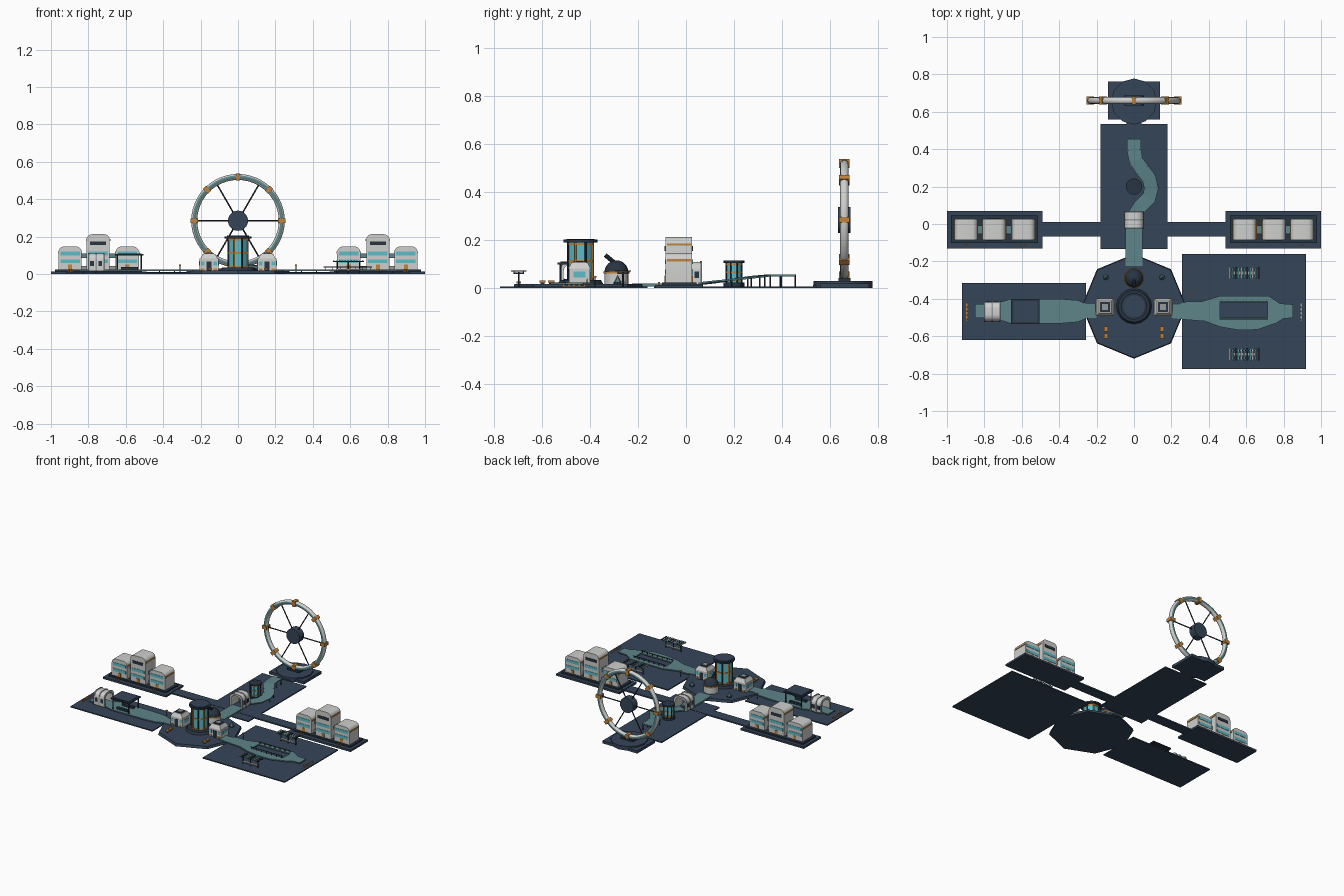
import bpy, bmesh
from math import sin, cos, pi, radians
from mathutils import Vector, Matrix

cube = bpy.data.objects.get("Cube")
if cube:
    bpy.data.objects.remove(cube, do_unlink=True)


def material(name, r, g, b):
    m = bpy.data.materials.new(name)
    m.use_nodes = True
    m.diffuse_color = (r, g, b, 1)
    m.node_tree.nodes["Principled BSDF"].inputs["Base Color"].default_value = (r, g, b, 1)
    return m


NAVY = material("navy deck", .036, .06, .098)
DARK = material("dark slate", .022, .035, .055)
TEAL = material("teal path", .11, .235, .25)
WHITE = material("off white", .62, .63, .61)
CYAN = material("cyan glass", .11, .5, .58)
ORANGE = material("orange trim", .53, .23, .045)
GREY = material("grey metal", .3, .32, .34)


def finish(name, bm, mats, smooth=False):
    bmesh.ops.recalc_face_normals(bm, faces=bm.faces)
    mesh = bpy.data.meshes.new(name)
    bm.to_mesh(mesh)
    bm.free()
    ob = bpy.data.objects.new(name, mesh)
    bpy.context.collection.objects.link(ob)
    for m in mats if isinstance(mats, list) else [mats]:
        mesh.materials.append(m)
    if smooth:
        bpy.ops.object.select_all(action="DESELECT")
        ob.select_set(True)
        bpy.context.view_layer.objects.active = ob
        bpy.ops.object.shade_smooth_by_angle(angle=radians(35))
    return ob


def box(name, x0, x1, y0, y1, z0, z1, mat):
    bm = bmesh.new()
    bmesh.ops.create_cube(bm, size=1)
    bm.transform(Matrix.Translation(((x0 + x1) / 2, (y0 + y1) / 2, (z0 + z1) / 2))
                 @ Matrix.Diagonal((x1 - x0, y1 - y0, z1 - z0, 1)))
    return finish(name, bm, mat)


def block(name, x, y, z0, w, d, h, mat):
    return box(name, x - w / 2, x + w / 2, y - d / 2, y + d / 2, z0, z0 + h, mat)


def tube(name, a, b, r, mat, r2=None, n=16, turn=0, smooth=True):
    a, b = Vector(a), Vector(b)
    bm = bmesh.new()
    bmesh.ops.create_cone(bm, cap_ends=True, segments=n, radius1=r,
                          radius2=r if r2 is None else r2, depth=(b - a).length)
    rot = (b - a).to_track_quat("Z", "Y").to_matrix().to_4x4()
    bm.transform(Matrix.Translation((a + b) / 2) @ rot @ Matrix.Rotation(turn, 4, "Z"))
    return finish(name, bm, mat, smooth)


def drum(name, x, y, z0, z1, r, mat, r2=None, n=16, turn=0, smooth=True):
    return tube(name, (x, y, z0), (x, y, z1), r, mat, r2, n, turn, smooth)


def prism(name, pts, depth, mat, smooth=False):
    """Extrude a closed loop of 3D points by a depth vector."""
    bm = bmesh.new()
    face = bm.faces.new([bm.verts.new(p) for p in pts])
    out = bmesh.ops.extrude_face_region(bm, geom=[face])
    bmesh.ops.translate(bm, vec=depth, verts=[v for v in out["geom"] if isinstance(v, bmesh.types.BMVert)])
    return finish(name, bm, mat, smooth)


def hood(w, h, r):
    """Upright outline with rounded top corners, as (across, up) pairs."""
    right = [(w / 2 - r + r * cos(a), h - r + r * sin(a)) for a in [i * pi / 10 for i in range(6)]]
    return [(w / 2, 0)] + right + [(-u, v) for u, v in reversed(right)] + [(-w / 2, 0)]


# Ground decks
box("north_deck", -.178, .178, -.134, .535, 0, .008, NAVY)
box("cross_walk", -.5, .5, -.066, .01, 0, .01, NAVY)
box("west_deck", -.92, -.257, -.62, -.315, 0, .008, NAVY)
box("east_deck", .257, .92, -.775, -.16, 0, .008, NAVY)
drum("central_platform", 0, -.44, 0, .018, .28, NAVY, .275, 8, pi / 2, False)

# Housing wings, mirrored
for s, side in ((-1, "right"), (1, "left")):
    block(side + "_wing_deck", s * .745, -.03, 0, .51, .2, .014, NAVY)
    block(side + "_wing_pad", s * .745, -.028, .012, .465, .145, .012, DARK)
    for k, (cx, top) in enumerate(((.592, .147), (.748, .213), (.898, .147))):
        x = s * cx
        name = f"{side}_house_{k}"
        prism(name, [(x + u, -.086, .022 + v) for u, v in hood(.124, top - .022, .03)], (0, .112, 0), WHITE, True)
        for e in (-1, 1):
            box(name + "_side_trim", x + e * .062 - .003, x + e * .062 + .003, -.08, .02, top - .036, top - .026, ORANGE)
            y = -.03 + e * .056
            for z in (.058, .1):
                block(name + "_window", x, y, z, .104, .005, .02, CYAN)
            block(name + "_door", x, y, .022, .022, .006, .03, ORANGE)
            if k == 1:
                block(name + "_upper_window", x, y, .155, .084, .006, .02, DARK)
    for cx in (.67, .823):
        block(side + "_link_bridge", s * cx, -.03, .085, .06, .045, .026, TEAL)
        block(side + "_link_base", s * cx, -.03, .024, .04, .05, .02, GREY)
    for dx in (-.16, -.14, .14, .16):
        block(side + "_wing_bollard", s * .745 + dx, -.112, .014, .008, .008, .012, ORANGE)

# Central glass tower
drum("tower_plinth", 0, -.44, .018, .034, .095, DARK, .085, 16)
drum("tower_glass", 0, -.44, .034, .192, .054, CYAN, n=8, turn=pi / 8, smooth=False)
for z in (.034, .108, .18):
    drum("tower_band", 0, -.44, z, z + .009, .058, ORANGE, n=8, turn=pi / 8, smooth=False)
for i in range(8):
    a = pi / 8 + i * pi / 4
    drum("tower_mullion", .056 * cos(a), -.44 + .056 * sin(a), .034, .192, .005, ORANGE if i % 2 else DARK, n=6)
drum("tower_cap", 0, -.44, .19, .202, .071, DARK, n=24)
drum("tower_cap_disc", 0, -.44, .202, .206, .058, NAVY, n=24)

# Observatory
drum("observatory_wall", 0, -.29, .018, .066, .05, WHITE, n=20)
drum("observatory_ring", 0, -.29, .062, .07, .054, ORANGE, n=20)
bm = bmesh.new()
bmesh.ops.create_uvsphere(bm, u_segments=20, v_segments=12, radius=.05)
bmesh.ops.bisect_plane(bm, geom=bm.verts[:] + bm.edges[:] + bm.faces[:], plane_co=(0, 0, 0),
                       plane_no=(0, 0, 1), clear_inner=True)
bm.transform(Matrix.Translation((0, -.29, .066)))
finish("observatory_dome", bm, DARK, True)
tube("observatory_telescope", (0, -.29, .1), (0, -.337, .138), .009, DARK, n=10)

# Entry pods, benches, planters and lamps around the platform
for s in (-1, 1):
    x = s * .155
    block("pod_body", x, -.444, .018, .1, .088, .064, WHITE)
    drum("pod_roof", x, -.444, .082, .108, .066, WHITE, .046, 4, pi / 4, False)
    block("pod_roof_panel", x, -.444, .107, .054, .054, .004, DARK)
    block("pod_hatch", x, -.444, .11, .03, .03, .004, GREY)
    for e in (-1, 1):
        block("pod_door", x, -.444 + e * .044, .018, .026, .006, .05, DARK)
        for d in (-.033, .033):
            block("pod_window", x + d, -.444 + e * .044, .045, .018, .005, .022, CYAN)
            block("pod_foot_trim", x + d, -.444 + e * .044, .018, .018, .008, .012, ORANGE)
        block("pod_side_window", x + e * .05, -.444, .045, .005, .05, .024, CYAN)
        block("bench", s * .15, -.58 + e * .018, .024, .02, .026, .008, ORANGE)
        block("bench_leg", s * .15, -.58 + e * .018, .016, .012, .016, .01, DARK)
    drum("planter", s * .15, -.285, .018, .026, .017, DARK, n=8)
    drum("shrub", s * .15, -.285, .026, .056, .015, TEAL, 0, 6, smooth=False)
    drum("lamp_post", s * .31, -.38, .008, .046, .002, DARK, n=6)
    block("lamp_head", s * .31, -.38, .044, .012, .012, .007, ORANGE)

# Flat teal walkways


def walkway(name, edge, z0=.016, z1=.024, mat=TEAL):
    return prism(name, [(x, y, z0) for x, y in edge], (0, 0, z1 - z0), mat)


box("south_walkway", -.046, .046, -.225, .0, .008, .02, TEAL)
west = [(.2, .037), (.25, .037), (.3, .058), (.4, .066), (.51, .066), (.66, .066), (.7, .052), (.79, .052), (.8, .037), (.85, .037)]
walkway("west_walkway", [(-x, -.466 + w) for x, w in west] + [(-x, -.466 - w) for x, w in reversed(west)])
east = [(.2, -.43), (.24, -.43), (.28, -.415), (.36, -.415), (.46, -.385), (.72, -.385), (.78, -.425), (.85, -.43)]
inner = [(.85, -.465), (.715, -.465), (.715, -.42), (.46, -.42), (.46, -.465), (.2, -.465)]
walkway("east_walkway_back", east + inner)
lower = [(.2, -.503), (.28, -.512), (.38, -.52), (.46, -.55), (.56, -.567), (.66, -.565), (.76, -.53), (.8, -.505), (.85, -.503)]
walkway("east_walkway_front", lower + [(.85, -.465), (.715, -.465), (.715, -.5), (.46, -.5), (.46, -.465), (.2, -.465)])
for x in (.34, .42, .76, .83):
    for y in (-.44, -.49):
        for s in (-1, 1):
            block("walkway_leg", s * x, y, .004, .007, .007, .014, DARK)
for y in (-.412, -.508):
    block("court_rail", .587, y, .036, .26, .003, .004, DARK)
    for i in range(7):
        block("court_rail_post", .467 + i * .04, y, .022, .004, .004, .015, DARK)

# Ramp rising behind the north station
path = [(0, .04), (.03, .09), (.08, .14), (.093, .19), (.08, .245), (.045, .29), (.01, .34), (0, .395), (0, .455)]
bm = bmesh.new()
rows = []
for i, (x, y) in enumerate(path):
    p, q = Vector(path[max(i - 1, 0)]), Vector(path[min(i + 1, len(path) - 1)])
    t = (q - p).normalized() * .038
    z = .02 + .036 * min(1, (y - .04) / .29)
    rows.append([bm.verts.new((x - t.y, y + t.x, z)), bm.verts.new((x + t.y, y - t.x, z))])
    if i > 2:
        for e in (-.8, .8):
            drum("ramp_post", x - t.y * e, y + t.x * e, .006, z, .003, DARK, n=6)
for a, b in zip(rows, rows[1:]):
    bm.faces.new((a[0], a[1], b[1], b[0]))
ramp = finish("north_ramp", bm, TEAL)
ramp.modifiers.new("thickness", "SOLIDIFY").thickness = .007

# Small north tower
drum("kiosk_base", 0, .2, .008, .024, .043, DARK)
drum("kiosk_glass", 0, .2, .024, .106, .034, CYAN, n=8, turn=pi / 8, smooth=False)
for z in (.03, .064, .096):
    drum("kiosk_band", 0, .2, z, z + .006, .037, ORANGE, n=8, turn=pi / 8, smooth=False)
for i in range(8):
    a = pi / 8 + i * pi / 4
    drum("kiosk_mullion", .035 * cos(a), .2 + .035 * sin(a), .024, .106, .003, DARK, n=6)
drum("kiosk_cap", 0, .2, .106, .115, .043, DARK, n=20)


# Tunnel stations
def station(name, x, y, length, width, along_x):
    def put(u, v, w):
        return (x + w, y + u, v) if along_x else (x + u, y + w, v)

    def shell(part, w, h, t, start, run, mat):
        outline = hood(w, h, .035) + hood(w - 2 * t, h - t, .03)[::-1]
        prism(name + part, [put(u, .016 + v, start) for u, v in outline],
              Vector(put(0, 0, run)) - Vector(put(0, 0, 0)), mat, True)

    shell("_shell", width, .094, .01, -length / 2, length, WHITE)
    for w in (-length / 2, -.004, length / 2 - .008):
        shell("_rib", width + .006, .097, .006, w, .008, GREY)
    for u in (-width / 2, width / 2):
        for w in (-length / 4, length / 4):
            c = put(u, 0, w)
            block(name + "_window", c[0], c[1], .042, .02 if along_x else .005, .005 if along_x else .02, .028, DARK)


station("west_station", -.758, -.468, .088, .104, True)
station("north_station", 0, .022, .09, .1, False)

# West canopy
box("canopy_roof", -.657, -.505, -.535, -.4, .099, .107, DARK)
box("canopy_panel", -.645, -.517, -.523, -.412, .107, .111, NAVY)
for x in (-.645, -.517):
    for y in (-.523, -.412):
        drum("canopy_post", x, y, .02, .1, .004, DARK, n=8)
for y in (-.5, -.435):
    block("canopy_bench", -.58, y, .024, .09, .018, .014, DARK)

# Slatted pergolas on the east deck
for y in (-.262, -.697):
    for e in (-.02, .02):
        block("pergola_beam", .59, y + e, .064, .165, .005, .005, DARK)
    for i in range(11):
        block("pergola_slat", .512 + i * .0155, y, .069, .008, .066, .004, (WHITE, TEAL, DARK, CYAN)[i % 4])
    for x in (.53, .59, .65):
        drum("pergola_post", x, y, .008, .068, .004, DARK, n=6)
        block("pergola_yoke", x, y, .06, .005, .045, .005, DARK)
    block("pergola_bench", .59, y, .02, .12, .02, .008, GREY)

# Edge markers
for s, mat in ((-1, ORANGE), (1, GREY)):
    block("edge_strip", s * .895, -.466, .008, .007, .1, .004, mat)
    for i in range(5):
        block("edge_marker", s * .895, -.51 + i * .022, .008, .008, .008, .01, ORANGE)

# Great wheel
hub = Vector((0, .66, .285))
box("wheel_plate", -.14, .14, .56, .762, 0, .02, NAVY)
box("wheel_step", -.04, .04, .53, .57, 0, .014, NAVY)
drum("wheel_plinth", 0, .655, .0, .03, .123, NAVY, n=12)
block("wheel_saddle", 0, .66, .028, .1, .05, .014, DARK)
bm = bmesh.new()
n, m = 48, 12
grid = [[bm.verts.new(hub + Vector(((.234 + .016 * cos(b)) * cos(a), .018 * sin(b), (.234 + .016 * cos(b)) * sin(a))))
         for b in [2 * pi * j / m for j in range(m)]] for a in [2 * pi * i / n for i in range(n)]]
for i in range(n):
    for j in range(m):
        f = bm.faces.new((grid[i - 1][j - 1], grid[i][j - 1], grid[i][j], grid[i - 1][j]))
        f.normal_update()
        f.material_index = int(abs(f.normal.y) > .9)
finish("wheel_rim", bm, [WHITE, TEAL], True)
tube("wheel_hub", hub - Vector((0, .026, 0)), hub + Vector((0, .026, 0)), .054, NAVY, n=20)
for i in range(6):
    d = Vector((cos(i * pi / 3), 0, sin(i * pi / 3)))
    tube("wheel_spoke", hub + d * .04, hub + d * .222, .004, DARK, n=8)
for i in range(8):
    a = i * pi / 4
    ob = block("wheel_clamp", 0, 0, -.019, .024, .044, .038, ORANGE)
    ob.location = hub + Vector((.234 * cos(a), 0, .234 * sin(a)))
    ob.rotation_euler.y = pi / 2 - a
